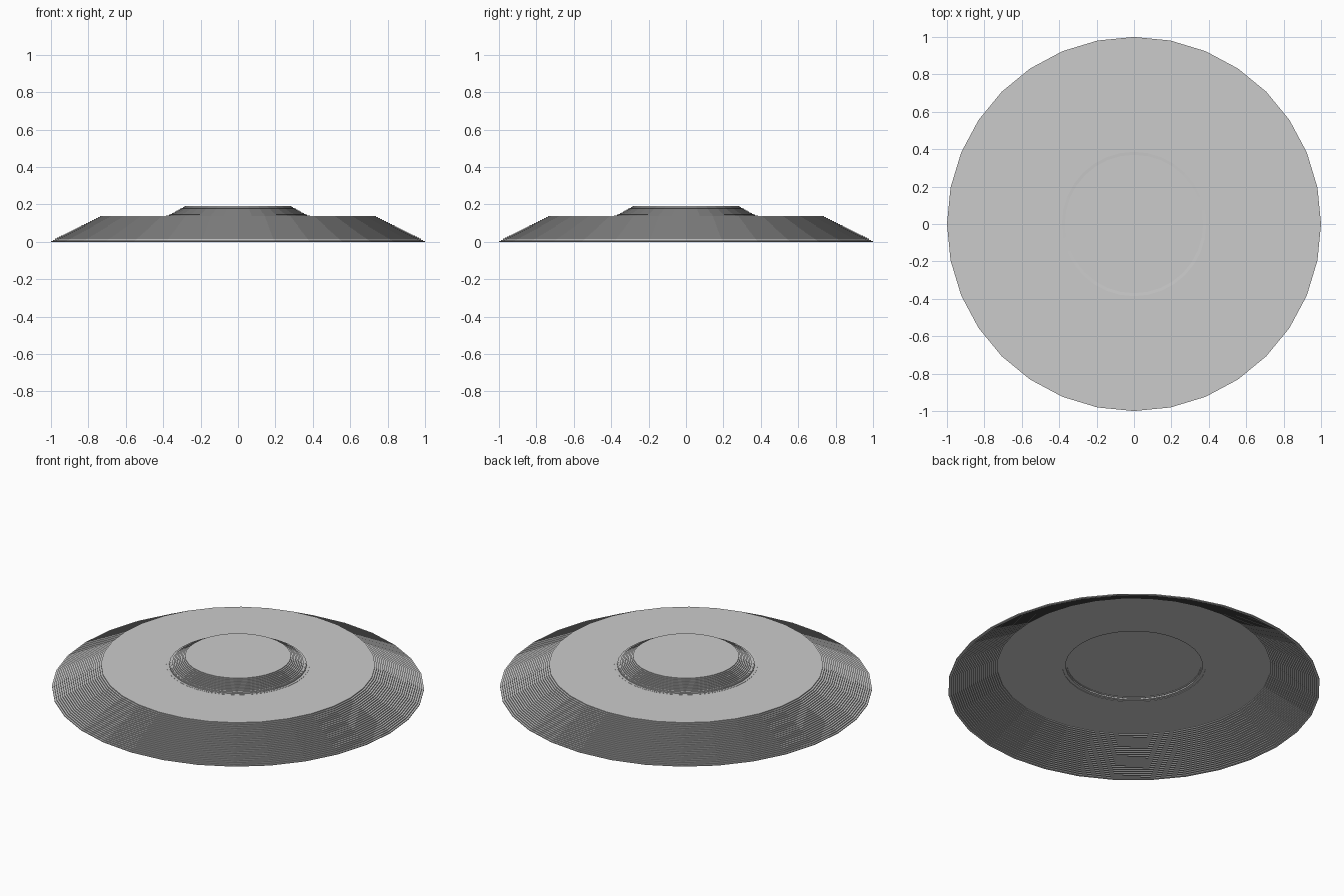
import bpy
import bmesh
from math import cos, sin, tau

SIDES = 32

cube = bpy.data.objects.get("Cube")
if cube:
    bpy.data.objects.remove(cube, do_unlink=True)

grey = bpy.data.materials.new("light grey")
grey.use_nodes = True
colour = (0.6, 0.6, 0.6, 1)
grey.diffuse_color = colour
grey.node_tree.nodes["Principled BSDF"].inputs["Base Color"].default_value = colour


def staircase(r0, r1, z0, z1, steps):
    """Outline of thin stacked layers, from the lower edge to the upper edge."""
    points = []
    for i in range(steps):
        r = r0 + (r1 - r0) * i / (steps - 1)
        points += [(r, z0 + (z1 - z0) * i / steps),
                   (r, z0 + (z1 - z0) * (i + 1) / steps)]
    return points


def lathe(name, profile):
    """Turn a closed profile around z; points on the axis become one vertex."""
    bm = bmesh.new()
    rings = []
    for r, z in profile:
        if r == 0:
            rings.append([bm.verts.new((0, 0, z))] * SIDES)
        else:
            rings.append([bm.verts.new((r * cos(tau * k / SIDES), r * sin(tau * k / SIDES), z))
                          for k in range(SIDES)])
    for i, low in enumerate(rings):
        high = rings[(i + 1) % len(rings)]
        for k in range(SIDES):
            n = (k + 1) % SIDES
            corners = list(dict.fromkeys([low[k], low[n], high[n], high[k]]))
            if len(corners) > 2:
                bm.faces.new(corners)
    bmesh.ops.recalc_face_normals(bm, faces=bm.faces[:])
    mesh = bpy.data.meshes.new(name)
    bm.to_mesh(mesh)
    bm.free()
    mesh.materials.append(grey)
    obj = bpy.data.objects.new(name, mesh)
    bpy.context.collection.objects.link(obj)
    return obj


# Hollow layered dish, with a round opening under the raised centre
BODY_TOP, LAYERS, OPENING = 0.139, 25, 0.386
layer = BODY_TOP / LAYERS
outer = staircase(1.0, 0.737, 0, BODY_TOP, LAYERS)
inner = staircase(0.985, 0.735, 0, BODY_TOP - layer, LAYERS - 1)
lathe("layered_dish", outer + [(OPENING, BODY_TOP), (OPENING, BODY_TOP - layer)] + inner[::-1])

# Raised centre made of finer layers, closed by a floor just above the opening
dome = staircase(0.37, 0.285, BODY_TOP, 0.192, 11)
floor = BODY_TOP + 0.008
lathe("raised_centre",
      [(OPENING, BODY_TOP - layer / 2), (OPENING, BODY_TOP + 0.001)] + dome
      + [(0, 0.192), (0, floor), (0.368, floor), (0.368, BODY_TOP - layer / 2)])
